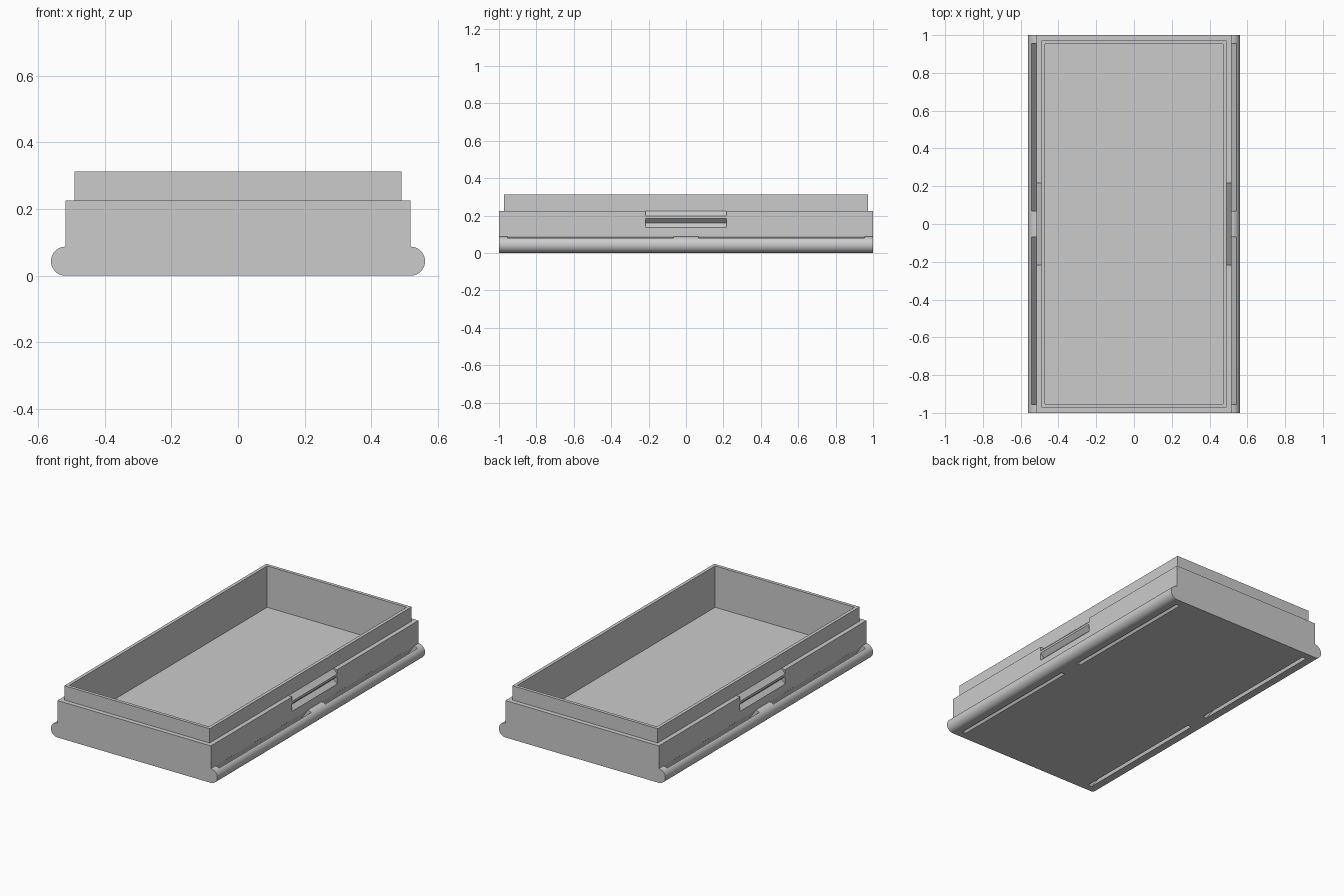
import bpy, bmesh, math

if "Cube" in bpy.data.objects:
    bpy.data.objects.remove(bpy.data.objects["Cube"])

gray = bpy.data.materials.new("light gray")
gray.diffuse_color = (0.6, 0.6, 0.6, 1)
gray.use_nodes = True
gray.node_tree.nodes["Principled BSDF"].inputs["Base Color"].default_value = gray.diffuse_color


def prism(name, profile, y0, y1):
    """Extrude an x/z outline along y."""
    bm = bmesh.new()
    face = bm.faces.new([bm.verts.new((x, y0, z)) for x, z in profile])
    ext = bmesh.ops.extrude_face_region(bm, geom=[face])
    moved = [v for v in ext["geom"] if isinstance(v, bmesh.types.BMVert)]
    bmesh.ops.translate(bm, verts=moved, vec=(0, y1 - y0, 0))
    bmesh.ops.recalc_face_normals(bm, faces=bm.faces)
    mesh = bpy.data.meshes.new(name)
    bm.to_mesh(mesh)
    bm.free()
    ob = bpy.data.objects.new(name, mesh)
    bpy.context.collection.objects.link(ob)
    mesh.materials.append(gray)
    return ob


def box(name, hx, hy, z0, z1):
    return prism(name, [(-hx, z0), (hx, z0), (hx, z1), (-hx, z1)], -hy, hy)


def boolean(target, tool, operation):
    """Apply a boolean and remove the tool object."""
    tool.hide_render = True
    mod = target.modifiers.new("bool", 'BOOLEAN')
    mod.operation, mod.object, mod.solver = operation, tool, 'EXACT'
    bpy.context.view_layer.objects.active = target
    bpy.ops.object.modifier_apply(modifier=mod.name)
    bpy.data.objects.remove(tool)


# Body: straight walls with a half-round bead along each bottom side
W, R, H = 0.517, 0.0435, 0.225
bead = [(W + R * math.cos(a), R + R * math.sin(a))
        for a in (math.radians(-90 + 180 * i / 24) for i in range(25))]
right = bead + [(W, H)]
tray = prism("tray", right + [(-x, z) for x, z in reversed(right)], -1, 1)

# Raised inner rim and hollow interior
boolean(tray, box("rim", 0.49, 0.972, 0.1, 0.312), 'UNION')
boolean(tray, box("cavity", 0.47, 0.952, 0.06, 0.5), 'DIFFERENCE')

for s in (-1, 1):
    def side(name, pts, y0, y1):
        return prism(name, [(s * x, z) for x, z in pts], y0, y1)

    # Slanted strap slots running from the bead top to the underside
    for y0, y1 in ((-0.955, -0.068), (0.068, 0.955)):
        slot = [(0.453, -0.01), (0.478, -0.01), (0.556, 0.095), (0.5285, 0.095)]
        # keep the cutter clear of the upright wall above the bead
        slot[3:] = [(0.5225, 0.0875), (0.5225, 0.095)]
        slot[2] = (0.553, 0.095)
        boolean(tray, side("slot", slot, y0, y1), 'DIFFERENCE')

    # Latch: chamfered top edge and V groove at mid-length
    chamfer = [(W + 0.01, 0.188), (W + 0.01, 0.24), (0.4902, 0.24), (0.4902, 0.2248)]
    boolean(tray, side("latch_chamfer", chamfer, -0.217, 0.217), 'DIFFERENCE')
    groove = [(W + 0.01, 0.127), (W + 0.01, 0.195), (0.493, 0.161)]
    boolean(tray, side("latch_groove", groove, -0.217, 0.217), 'DIFFERENCE')

# Smooth only the rounded beads
bpy.ops.object.select_all(action='DESELECT')
tray.select_set(True)
bpy.context.view_layer.objects.active = tray
bpy.ops.object.shade_smooth_by_angle(angle=math.radians(25))
